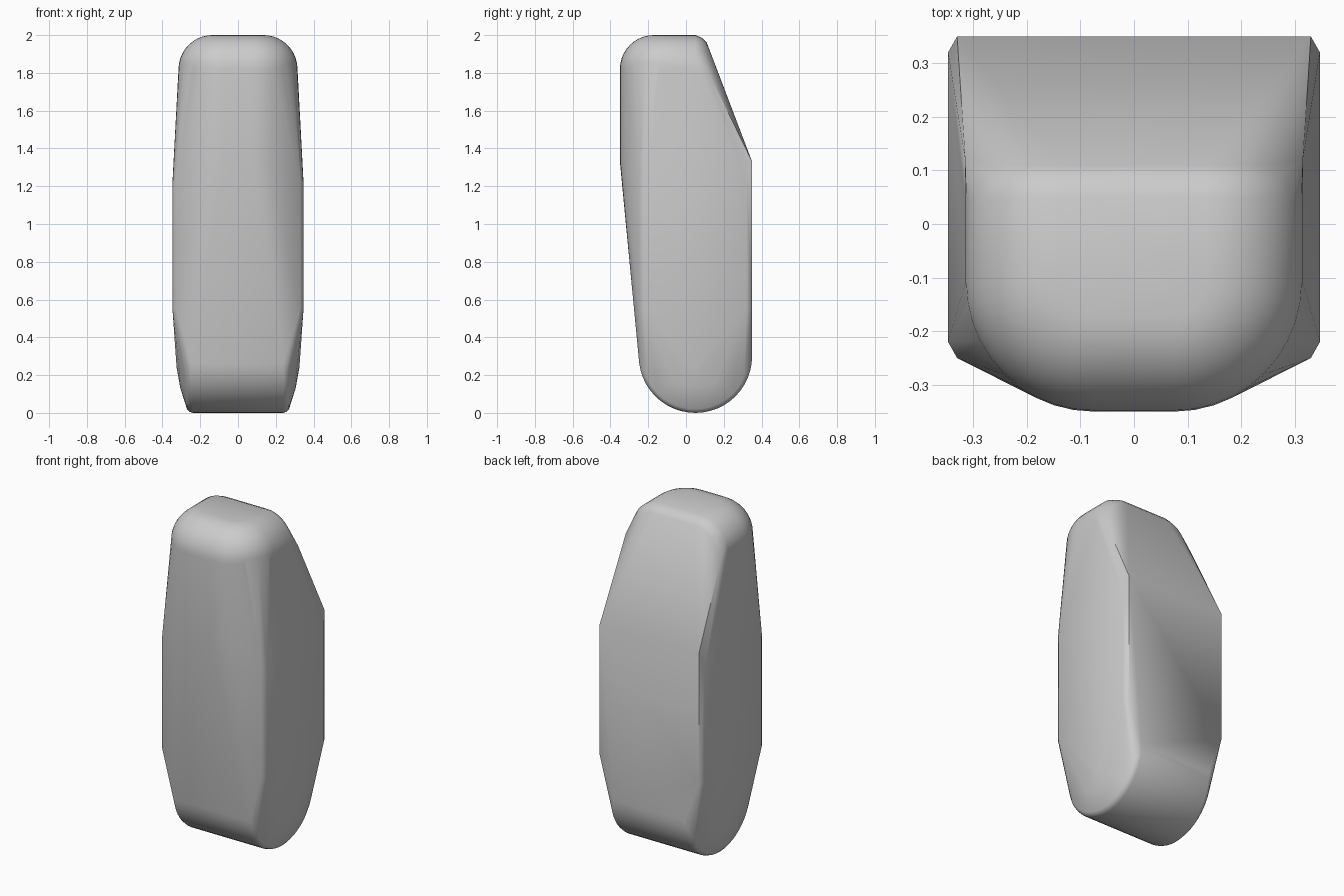
import bpy, bmesh
from math import sin, cos, pi, radians

if "Cube" in bpy.data.objects:
    bpy.data.objects.remove(bpy.data.objects["Cube"])

pts = []


def add(x, y, z):
    # mirrored pair of hull points
    pts.extend([(x, y, z), (-x, y, z)])


# rounded foot: stacked discs across x, each (x, radius), domed towards the side
for x, r in [(0.24, 0.30), (0.258, 0.294), (0.27, 0.28), (0.305, 0.17), (0.325, 0.06)]:
    n = 48
    for i in range(n):
        a = 2 * pi * i / n
        add(x, 0.05 + r * cos(a), 0.30 + r * sin(a))

# wide middle block with chamfered upright edges
for y, x, top in [(-0.25, 0.33, 1.22), (-0.22, 0.347, 1.2), (0.32, 0.347, 1.22), (0.35, 0.33, 1.33)]:
    add(x, y, 0.55)
    add(x, y, top)

# rounded head: front corners swept with a soft top edge
STEPS = 10
for i in range(STEPS + 1):
    a = pi / 2 * i / STEPS
    dx, dy = cos(a), -sin(a)
    for j in range(STEPS + 1):
        b = pi / 2 * j / STEPS
        r = 0.06 + 0.18 * cos(b)
        add(0.075 + r * dx, -0.11 + r * dy, 1.82 + 0.18 * sin(b))
    add(0.075 + 0.24 * dx, -0.11 + 0.24 * dy, 1.33)

# back of the head: same arched section, inset a little at the rear
for y, inset in [(0.05, 0), (0.085, 0.015), (0.11, 0.04)]:
    for j in range(STEPS + 1):
        b = pi / 2 * j / STEPS
        r = 0.18 - inset
        add(0.135 + r * cos(b), y, 1.82 + r * sin(b))
add(0.315, 0.12, 1.8)

# wrap all sections in one convex skin
bm = bmesh.new()
for p in pts:
    bm.verts.new(p)
bmesh.ops.remove_doubles(bm, verts=bm.verts, dist=0.0005)
bmesh.ops.convex_hull(bm, input=bm.verts)
bmesh.ops.delete(bm, geom=[v for v in bm.verts if not v.link_faces], context='VERTS')
bmesh.ops.dissolve_limit(bm, angle_limit=radians(0.5), verts=bm.verts, edges=bm.edges)
bmesh.ops.recalc_face_normals(bm, faces=bm.faces)

mesh = bpy.data.meshes.new("hull_body")
bm.to_mesh(mesh)
bm.free()
body = bpy.data.objects.new("hull_body", mesh)
bpy.context.collection.objects.link(body)
bpy.context.view_layer.objects.active = body
body.select_set(True)
bpy.ops.object.shade_smooth_by_angle(angle=radians(40))
